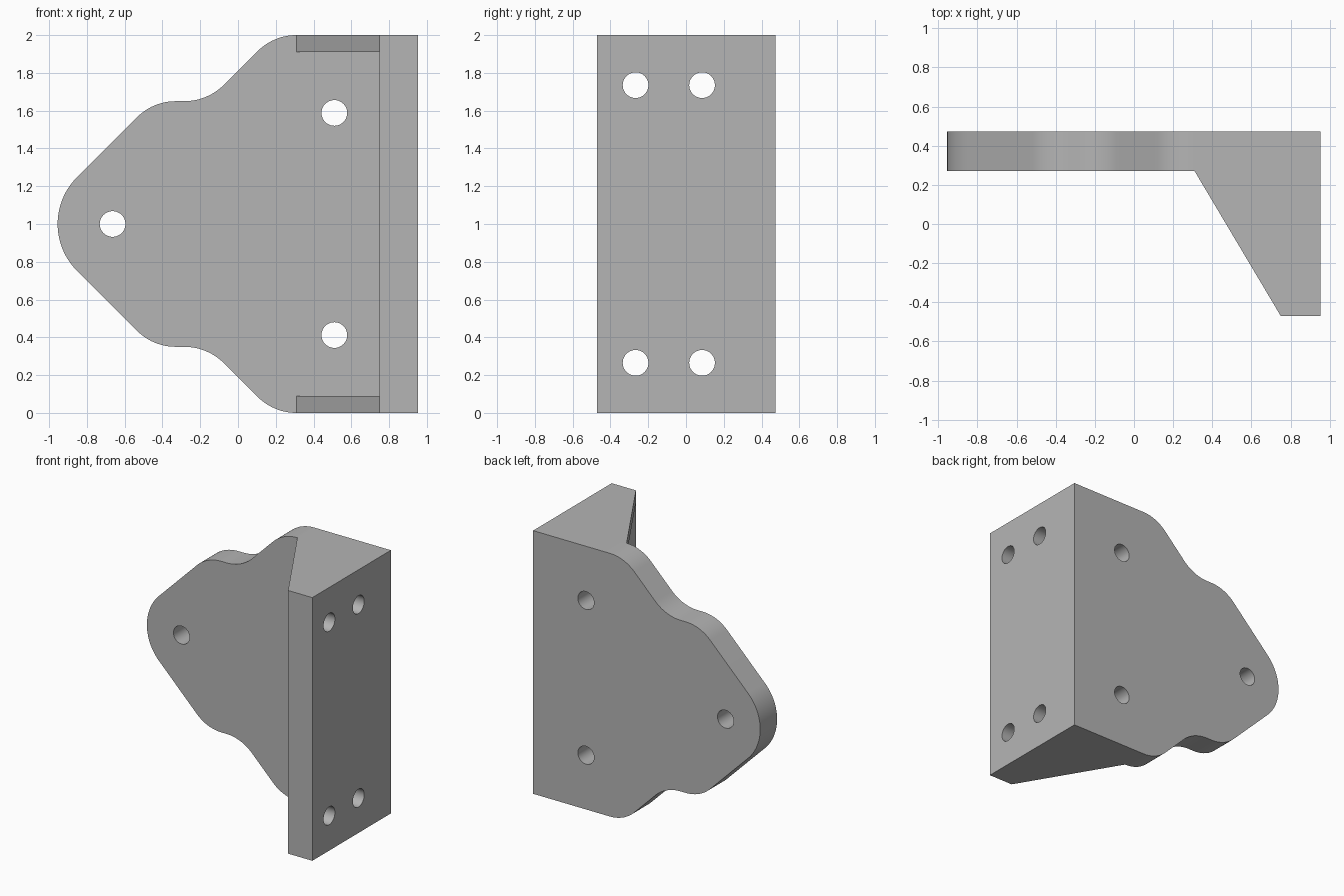
import bpy, bmesh, math
from mathutils import Vector, Matrix

if "Cube" in bpy.data.objects:
    bpy.data.objects.remove(bpy.data.objects["Cube"], do_unlink=True)

grey = bpy.data.materials.new("plain grey")
grey.use_nodes = True
grey.diffuse_color = (0.46, 0.46, 0.46, 1)
grey.node_tree.nodes["Principled BSDF"].inputs["Base Color"].default_value = grey.diffuse_color


def finish(bm, name):
    bmesh.ops.recalc_face_normals(bm, faces=bm.faces)
    mesh = bpy.data.meshes.new(name)
    bm.to_mesh(mesh)
    bm.free()
    mesh.materials.append(grey)
    obj = bpy.data.objects.new(name, mesh)
    bpy.context.collection.objects.link(obj)
    return obj


def prism(name, points, vector):
    """Extrude a closed polygon along a vector."""
    bm = bmesh.new()
    face = bm.faces.new([bm.verts.new(p) for p in points])
    extruded = bmesh.ops.extrude_face_region(bm, geom=[face])["geom"]
    verts = [g for g in extruded if isinstance(g, bmesh.types.BMVert)]
    bmesh.ops.translate(bm, verts=verts, vec=vector)
    return finish(bm, name)


def drill(name, centre, axis, radius=0.068):
    """Cylinder used to cut a round hole."""
    bm = bmesh.new()
    turn = Matrix.Rotation(math.pi / 2, 4, axis)
    bmesh.ops.create_cone(bm, cap_ends=True, segments=48, radius1=radius, radius2=radius,
                          depth=0.5, matrix=Matrix.Translation(centre) @ turn)
    return finish(bm, name)


def boolean(target, tool, operation):
    mod = target.modifiers.new("cut", "BOOLEAN")
    mod.operation, mod.solver, mod.object = operation, "EXACT", tool
    bpy.context.view_layer.objects.active = target
    bpy.ops.object.modifier_apply(modifier=mod.name)
    bpy.data.objects.remove(tool, do_unlink=True)


def fillet(corner, before, after, length, steps=14):
    """Circular arc that rounds a corner, given its tangent length."""
    a = (before - corner).normalized()
    b = (after - corner).normalized()
    half = a.angle(b) / 2
    radius = length * math.tan(half)
    centre = corner + (a + b).normalized() * (length / math.cos(half))
    u, v = corner + a * length - centre, corner + b * length - centre
    sweep = u.angle(v)
    return [centre + (u * math.sin(sweep * (1 - i / steps)) + v * math.sin(sweep * i / steps))
            / math.sin(sweep) for i in range(steps + 1)]


# Solid wedge: back plate, side flange and full-height web in one section
back, front, plate_front = 0.473, -0.47, 0.27
section = [(-1.1, back), (0.954, back), (0.954, front), (0.75, front),
           (0.31, plate_front), (-1.1, plate_front)]
bracket = prism("corner_bracket", [(x, y, 0) for x, y in section], (0, 0, 2))

# Hollow between the top and bottom gussets
hollow = [(0.1, plate_front), (0.75, plate_front), (0.75, -0.8), (0.1, -0.8)]
boolean(bracket, prism("hollow_cutter", [(x, y, 0.09) for x, y in hollow], (0, 0, 1.82)),
        "DIFFERENCE")

# Wavy outline: rounded upper corners, mirrored to the lower half
corners = [Vector((x, 0, z)) for x, z in
           [(-0.955, 1), (-0.955, 1.145), (-0.45, 1.65), (-0.161, 1.65), (0.189, 2), (0.6, 2)]]
upper = []
for i, length in enumerate([0.1449, 0.12, 0.125, 0.12], 1):
    upper += fillet(corners[i], corners[i - 1], corners[i + 1], length)
upper += [Vector((upper[-1].x, 0, 2.2)), Vector((1.2, 0, 2.2))]
lower = [Vector((p.x, 0, 2 - p.z)) for p in reversed(upper)]
outline = [p + Vector((0, -1, 0)) for p in upper + lower]
boolean(bracket, prism("outline_cutter", outline, (0, 2, 0)), "INTERSECT")

# Screw holes through the back plate and the side flange
for x, z in [(-0.664, 1), (0.51, 1.588), (0.51, 0.412)]:
    boolean(bracket, drill("plate_hole", (x, 0.4, z), "X"), "DIFFERENCE")
for y in (-0.267, 0.085):
    for z in (0.265, 1.735):
        boolean(bracket, drill("flange_hole", (0.9, y, z), "Y"), "DIFFERENCE")

# Smooth curved walls, crisp edges
bpy.ops.object.select_all(action="DESELECT")
bracket.select_set(True)
bpy.context.view_layer.objects.active = bracket
bpy.ops.object.shade_smooth_by_angle(angle=math.radians(30))
